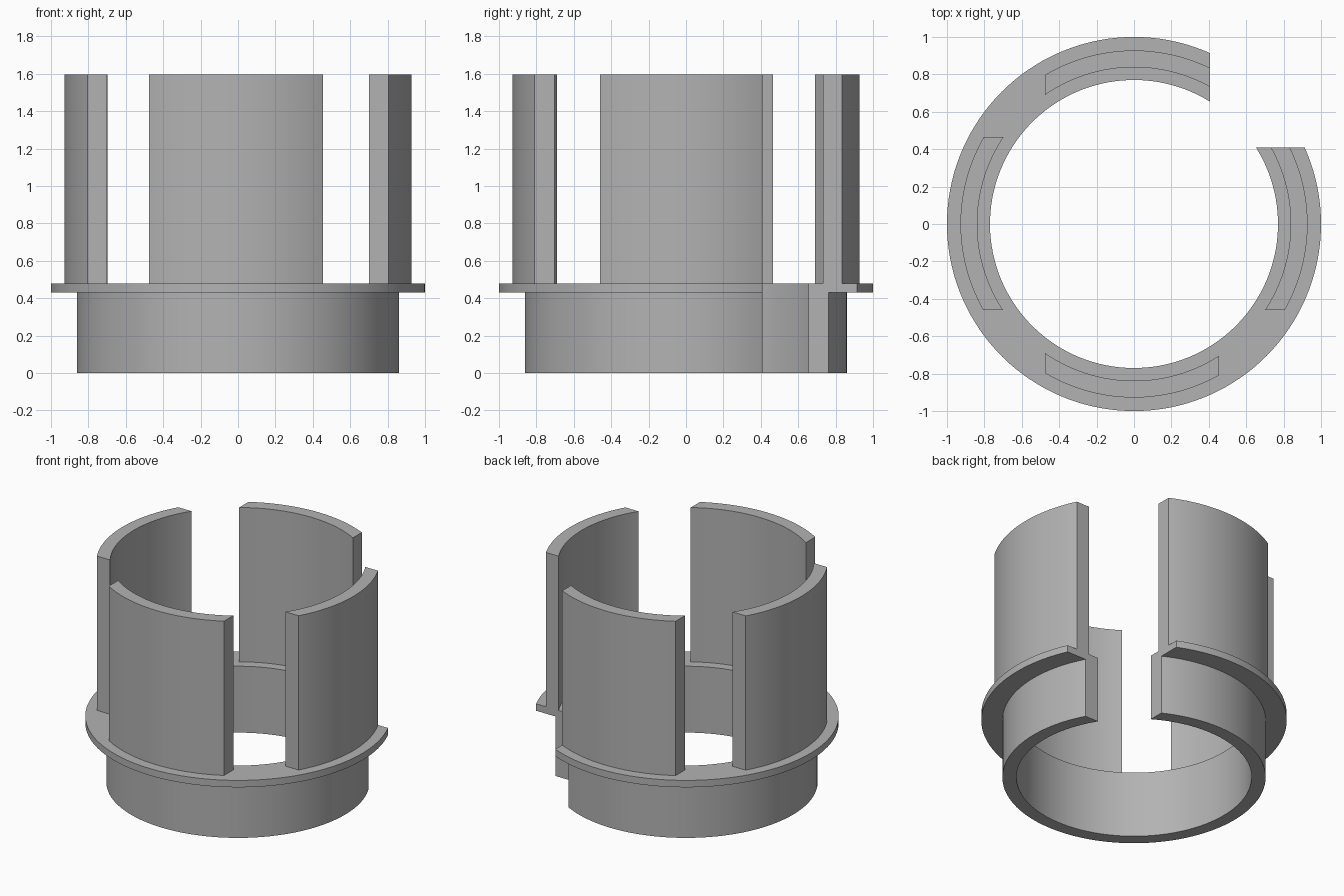
import bpy, bmesh
from math import pi, acos, asin, cos, sin, radians

cube = bpy.data.objects.get("Cube")
if cube:
    bpy.data.objects.remove(cube)

grey = bpy.data.materials.new("plain grey")
grey.use_nodes = True
colour = (0.45, 0.45, 0.45, 1)
grey.diffuse_color = colour
grey.node_tree.nodes["Principled BSDF"].inputs["Base Color"].default_value = colour


def sweep(name, profile, start, end, steps):
    """Sweep an (r, z) profile round z; start and end give the angle for each radius,
    so that the ends are cut flat along x or y."""
    bm = bmesh.new()
    rows = []
    for i in range(steps + 1):
        row = []
        for r, z in profile:
            a = start(r) + (end(r) - start(r)) * i / steps
            row.append(bm.verts.new((r * cos(a), r * sin(a), z)))
        rows.append(row)
    n = len(profile)
    for a, b in zip(rows, rows[1:]):
        for j in range(n):
            k = (j + 1) % n
            bm.faces.new((a[j], b[j], b[k], a[k]))
    bm.faces.new(rows[0])
    bm.faces.new(rows[-1][::-1])
    bmesh.ops.recalc_face_normals(bm, faces=bm.faces)
    mesh = bpy.data.meshes.new(name)
    bm.to_mesh(mesh)
    bm.free()
    mesh.materials.append(grey)
    obj = bpy.data.objects.new(name, mesh)
    bpy.context.collection.objects.link(obj)
    bpy.ops.object.select_all(action='DESELECT')
    obj.select_set(True)
    bpy.context.view_layer.objects.active = obj
    bpy.ops.object.shade_smooth_by_angle(angle=radians(30))


# Edges of the notch that opens the back left corner
notch_x, notch_y = 0.405, 0.41
base_z, rim_z, top_z = 0.43, 0.48, 1.595


def notch_back(r):
    return acos(notch_x / r)


def notch_side(r):
    return asin(notch_y / r)


# Open collar with its flange
collar = [(0.77, 0), (0.862, 0), (0.862, base_z), (1, base_z), (1, rim_z), (0.77, rim_z)]
sweep("flanged_collar", collar, notch_back, lambda r: 2 * pi + notch_side(r), 120)

# Four curved upright walls
wall = [(0.838, rim_z), (0.928, rim_z), (0.928, top_z), (0.838, top_z)]
sweep("back_wall", wall, notch_back, lambda r: acos(-0.475 / r), 28)
sweep("right_wall", wall, lambda r: pi - asin(0.465 / r), lambda r: pi + asin(0.46 / r), 28)
sweep("front_wall", wall, lambda r: -acos(-0.475 / r), lambda r: -acos(0.455 / r), 28)
sweep("left_wall", wall, lambda r: -asin(0.46 / r), notch_side, 28)
